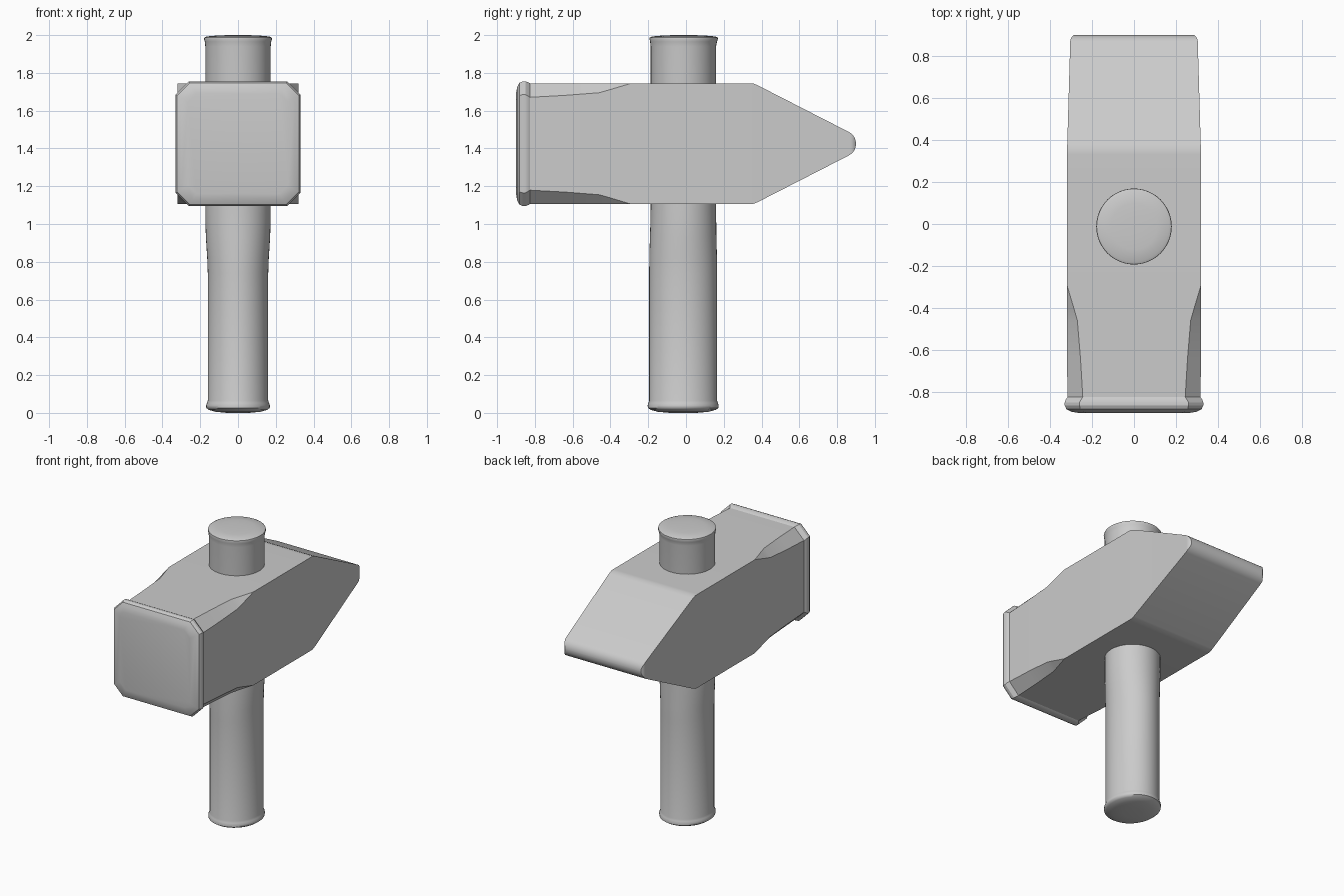
import bpy, bmesh, math


def loft(name, rings, angle):
    """Skin a list of equal-length point rings and cap both ends."""
    bm = bmesh.new()
    loops = [[bm.verts.new(p) for p in ring] for ring in rings]
    n = len(loops[0])
    for a, b in zip(loops, loops[1:]):
        for i in range(n):
            j = (i + 1) % n
            bm.faces.new((a[i], a[j], b[j], b[i]))
    bm.faces.new(loops[0])
    bm.faces.new(loops[-1])
    bmesh.ops.remove_doubles(bm, verts=bm.verts, dist=0.0001)
    bmesh.ops.recalc_face_normals(bm, faces=bm.faces)
    me = bpy.data.meshes.new(name)
    bm.to_mesh(me)
    bm.free()
    ob = bpy.data.objects.new(name, me)
    bpy.context.collection.objects.link(ob)
    bpy.ops.object.select_all(action='DESELECT')
    bpy.context.view_layer.objects.active = ob
    ob.select_set(True)
    bpy.ops.object.shade_smooth_by_angle(angle=math.radians(angle))
    return ob


def octagon(y, w, h, c, zc=1.425):
    """Rectangle section across y with chamfered corners of size c."""
    pts = [(w, h - c), (w - c, h), (c - w, h), (-w, h - c),
           (-w, c - h), (c - w, -h), (w - c, -h), (w, c - h)]
    return [(x, y, zc + z) for x, z in pts]


def ellipse(z, rx, ry, yc, n=48):
    return [(rx * math.cos(2 * math.pi * i / n),
             yc + ry * math.sin(2 * math.pi * i / n), z) for i in range(n)]


# Head: (y, half width, half height, corner chamfer)
sections = [
    (-0.90, 0.265, 0.265, 0.045), (-0.894, 0.30, 0.30, 0.058),
    (-0.882, 0.322, 0.322, 0.067), (-0.865, 0.33, 0.33, 0.07),
    (-0.85, 0.33, 0.33, 0.07), (-0.836, 0.325, 0.325, 0.073),
    (-0.825, 0.317, 0.319, 0.073), (-0.64, 0.319, 0.32, 0.064),
    (-0.46, 0.32, 0.32, 0.05), (-0.41, 0.32, 0.32, 0.036),
    (-0.29, 0.32, 0.32, 0.0), (0.33, 0.32, 0.32, 0.0),
    (0.355, 0.319, 0.319, 0.0), (0.38, 0.318, 0.309, 0.0),
]
# Wedge end: straight slope running into a rounded nose
slope = math.atan2(0.25, 0.47)
r, yc = 0.07, 0.83
for k in range(9):
    a = (math.pi / 2 - slope) * (1 - k / 8)
    y = yc + r * math.cos(a)
    w = 0.304 - 0.016 * max(0, (y - 0.87) / 0.03) ** 2
    sections.append((y, w, max(r * math.sin(a), 0.001), 0.0))
loft("hammer_head", [octagon(*s) for s in sections], 25)

# Handle: (z, x radius, y radius, y centre), oval with flared ends
handle = [
    (0.0, 0.06, 0.07, -0.015), (0.006, 0.12, 0.135, -0.015),
    (0.016, 0.155, 0.172, -0.015), (0.026, 0.168, 0.187, -0.015),
    (0.04, 0.169, 0.188, -0.015), (0.052, 0.164, 0.184, -0.015),
    (0.065, 0.16, 0.18, -0.015), (0.74, 0.16, 0.18, -0.015),
    (0.82, 0.163, 0.179, -0.015), (0.93, 0.17, 0.176, -0.015),
    (1.02, 0.173, 0.174, -0.014), (1.10, 0.173, 0.173, -0.014),
    (1.94, 0.173, 0.173, -0.014), (1.965, 0.176, 0.177, -0.013),
    (1.978, 0.18, 0.181, -0.012), (1.987, 0.178, 0.18, -0.012),
    (1.993, 0.165, 0.167, -0.012), (1.998, 0.11, 0.11, -0.012),
    (2.0, 0.05, 0.05, -0.012),
]
loft("handle", [ellipse(*s) for s in handle], 50)
